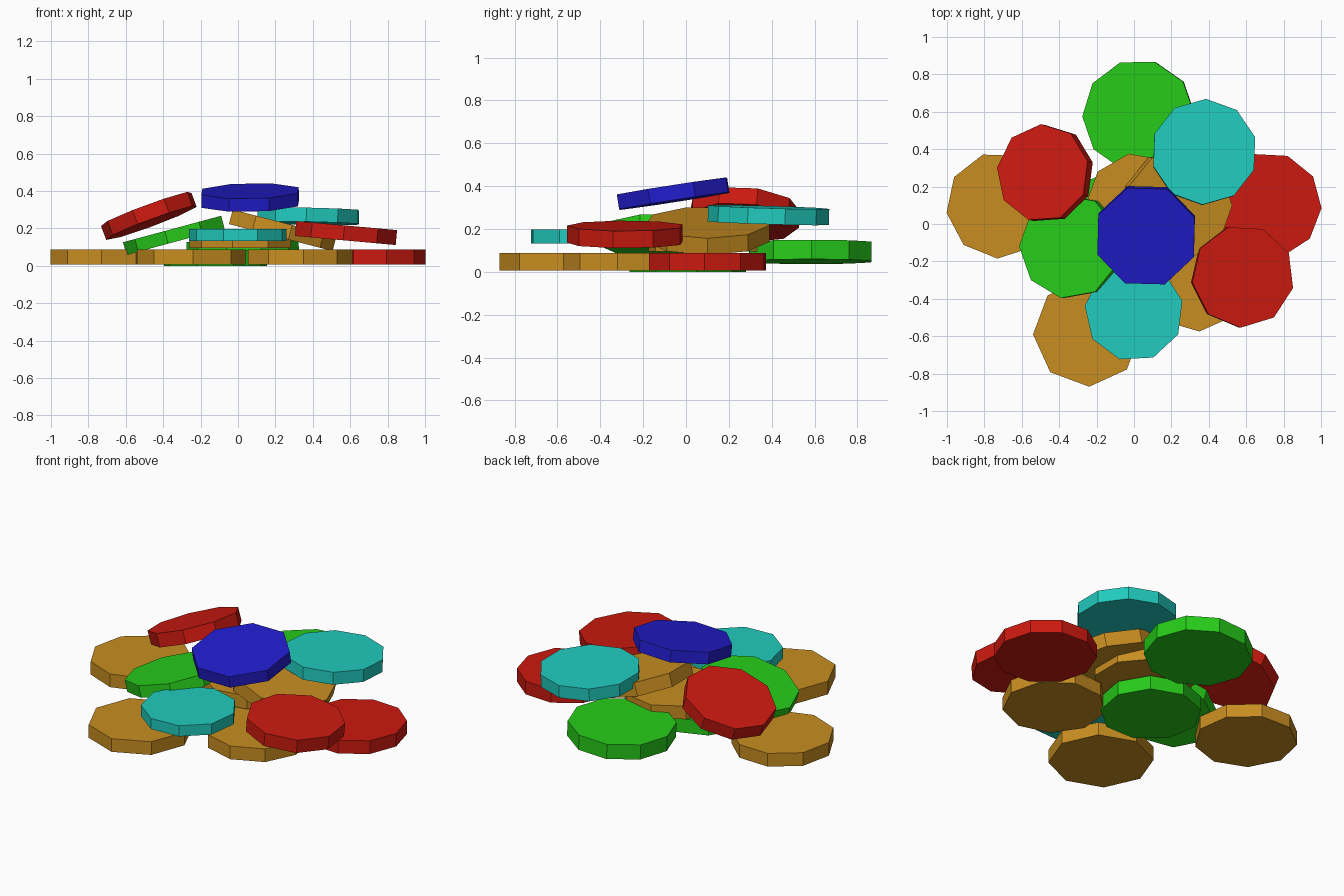
import bpy, math
from mathutils import Vector, Matrix

if "Cube" in bpy.data.objects:
    bpy.data.objects.remove(bpy.data.objects["Cube"])

COLOURS = {
    "gold": (0.58, 0.27, 0.015, 1),
    "red": (0.60, 0.01, 0.005, 1),
    "green": (0.02, 0.60, 0.01, 1),
    "cyan": (0.015, 0.60, 0.52, 1),
    "blue": (0.016, 0.012, 0.60, 1),
}
mats = {}
for key, col in COLOURS.items():
    mats[key] = bpy.data.materials.new(key)
    mats[key].diffuse_color = col


def disc(name, colour, centre, radius, sides, phase, slope=(0, 0), thick=0.08):
    """Flat many-sided disc; slope is the rise per unit along x and y."""
    bpy.ops.mesh.primitive_cylinder_add(vertices=sides, radius=radius, depth=thick)
    ob = bpy.context.object
    ob.name = name
    # put the first corner at the phase angle (primitive starts on +y)
    ob.data.transform(Matrix.Rotation(math.radians(phase - 90), 4, 'Z'))
    normal = Vector((-slope[0], -slope[1], 1)).normalized()
    ob.rotation_mode = 'QUATERNION'
    ob.rotation_quaternion = Vector((0, 0, 1)).rotation_difference(normal)
    ob.location = centre
    ob.data.materials.append(mats[colour])


# bottom layer, lying on the ground
disc("floor_disc_left", "gold", (-0.72, 0.10, 0.047), 0.285, 9, 28)
disc("floor_disc_front", "gold", (-0.25, -0.58, 0.047), 0.29, 8, 2)
disc("floor_disc_front_right", "gold", (0.33, -0.29, 0.047), 0.285, 9, 34)
disc("floor_disc_right", "red", (0.72, 0.10, 0.047), 0.283, 10, 33)
disc("floor_disc_middle", "green", (-0.12, 0.0, 0.042), 0.28, 9, 10, thick=0.084)
disc("back_disc", "green", (0.025, 0.58, 0.093), 0.30, 10, 1, (0.04, 0.0), 0.09)

# middle layer, leaning on the discs below
disc("middle_disc_left", "green", (-0.335, -0.12, 0.165), 0.28, 9, 20, (0.27, 0.0), 0.07)
disc("middle_disc_front", "cyan", (0.0, -0.47, 0.165), 0.265, 9, 13, thick=0.065)
disc("middle_disc_right", "red", (0.58, -0.28, 0.175), 0.275, 9, 27, (-0.09, 0.0))
disc("middle_disc_inner", "gold", (0.02, 0.10, 0.135), 0.28, 9, 20)
disc("middle_disc_leaning", "gold", (0.23, 0.10, 0.192), 0.295, 9, 0, (-0.26, 0.0))

# top layer
disc("top_disc_left", "red", (-0.475, 0.27, 0.268), 0.262, 9, 13, (0.37, -0.08))
disc("top_disc_right", "cyan", (0.375, 0.385, 0.265), 0.283, 10, 16, (-0.02, -0.03), 0.075)
disc("top_disc_centre", "blue", (0.065, -0.06, 0.365), 0.279, 8, 21, (0.02, 0.155), 0.07)

for m in bpy.data.materials:
    if m.users and not m.is_grease_pencil:
        m.use_nodes = True
        m.node_tree.nodes["Principled BSDF"].inputs["Base Color"].default_value = m.diffuse_color
